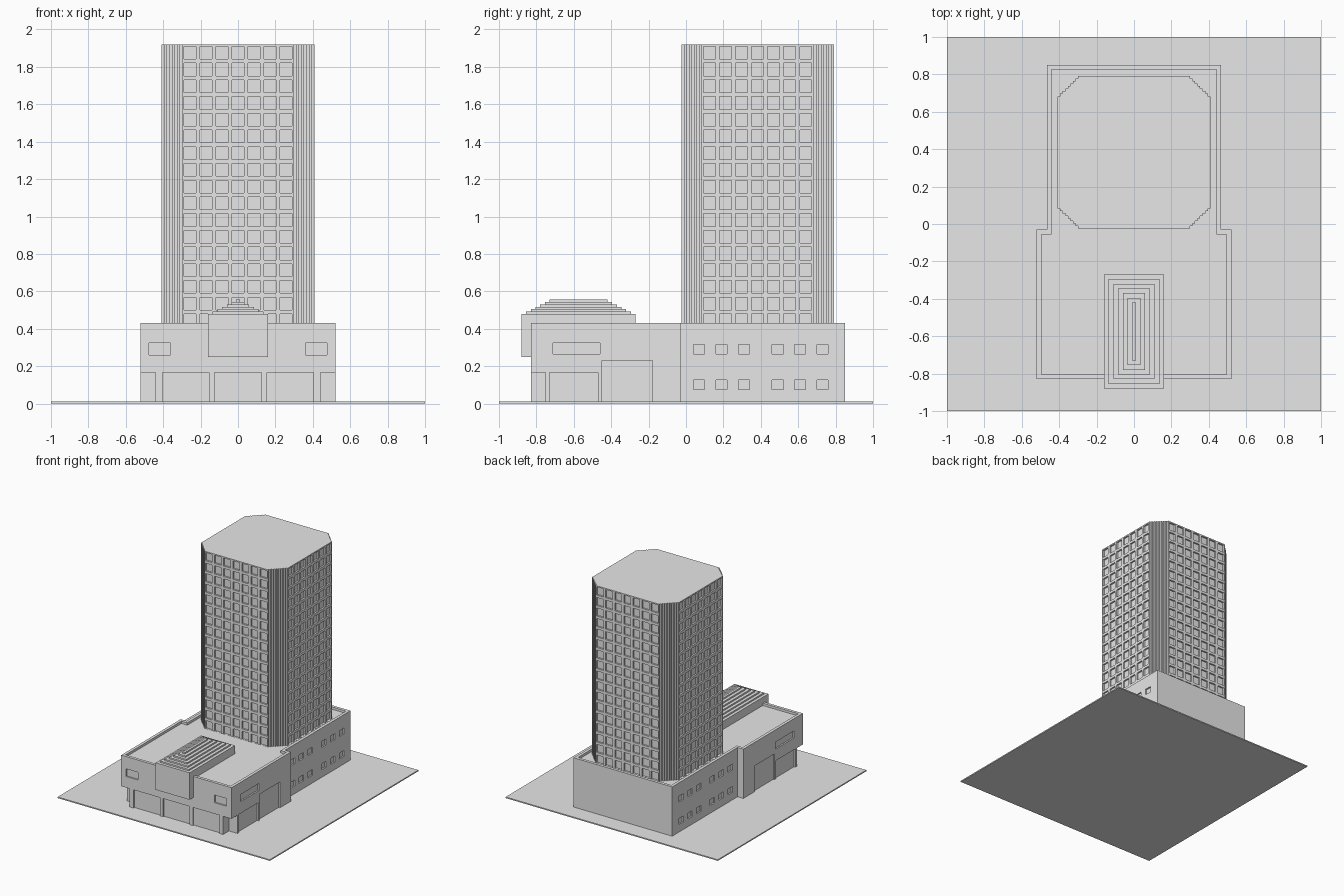
import bpy, bmesh
from mathutils import Vector

if "Cube" in bpy.data.objects:
    bpy.data.objects.remove(bpy.data.objects["Cube"], do_unlink=True)

grey = bpy.data.materials.new("light grey")
grey.use_nodes = True
grey.diffuse_color = (0.8, 0.8, 0.8, 1)
grey.node_tree.nodes["Principled BSDF"].inputs["Base Color"].default_value = (0.8, 0.8, 0.8, 1)


def finish(bm, name):
    mesh = bpy.data.meshes.new(name)
    bm.to_mesh(mesh)
    bm.free()
    mesh.materials.append(grey)
    obj = bpy.data.objects.new(name, mesh)
    bpy.context.collection.objects.link(obj)
    return obj


def prism(bm, outline, z0, z1):
    """Closed prism over a counter-clockwise outline."""
    low = [bm.verts.new((x, y, z0)) for x, y in outline]
    high = [bm.verts.new((x, y, z1)) for x, y in outline]
    bm.faces.new(low[::-1])
    bm.faces.new(high)
    n = len(outline)
    for i in range(n):
        j = (i + 1) % n
        bm.faces.new((low[i], low[j], high[j], high[i]))


def box(bm, x0, x1, y0, y1, z0, z1):
    prism(bm, [(x0, y0), (x1, y0), (x1, y1), (x0, y1)], z0, z1)


def mirrored_box(bm, x0, x1, *rest):
    box(bm, x0, x1, *rest)
    box(bm, -x1, -x0, *rest)


# Ground slab
bm = bmesh.new()
box(bm, -1, 1, -1, 1, 0, 0.01)
finish(bm, "ground_slab")

# Podium: wide front block joined to a narrower rear block
FRONT, BACK, STEP, WIDE, NARROW = -0.83, 0.85, -0.03, 0.52, 0.465


def podium_outline(inset):
    w, n = WIDE - inset, NARROW - inset
    f, s, b = FRONT + inset, STEP - inset, BACK - inset
    return [(-w, f), (w, f), (w, s), (n, s), (n, b), (-n, b), (-n, s), (-w, s)]


bm = bmesh.new()
prism(bm, podium_outline(0), 0.01, 0.43)
podium = finish(bm, "podium")

# Everything cut from the podium
bm = bmesh.new()
DEPTH = 0.012
prism(bm, podium_outline(0.025), 0.41, 0.5)                       # sunken roof
mirrored_box(bm, 0.44, 0.6, -0.9, -0.75, -0.05, 0.165)            # corner notches
for cx in (-0.28, 0, 0.28):                                       # front entrances
    box(bm, cx - 0.125, cx + 0.125, -0.9, FRONT + DEPTH, -0.05, 0.165)
mirrored_box(bm, 0.36, 0.475, -0.9, FRONT + DEPTH, 0.26, 0.325)   # front windows
side = WIDE - DEPTH
mirrored_box(bm, side, 0.6, -0.73, -0.47, -0.05, 0.165)           # low side doors
mirrored_box(bm, side, 0.6, -0.45, -0.18, -0.05, 0.23)            # tall side doors
mirrored_box(bm, side, 0.6, -0.71, -0.46, 0.265, 0.325)           # side windows
for y in (0.07, 0.19, 0.31, 0.49, 0.61, 0.73):                    # small rear windows
    for z in (0.1, 0.29):
        mirrored_box(bm, NARROW - DEPTH, 0.5, y - 0.03, y + 0.03, z - 0.025, z + 0.025)
cutter = finish(bm, "podium_cutter")
cutter.hide_render = True
cut = podium.modifiers.new("openings", "BOOLEAN")
cut.operation, cut.solver, cut.object = "DIFFERENCE", "EXACT", cutter
bpy.context.view_layer.objects.active = podium
bpy.ops.object.modifier_apply(modifier=cut.name)
bpy.data.objects.remove(cutter, do_unlink=True)

# Tower: square plan with finely stepped corners
HALF, FLAT, STEPS, CY = 0.408, 0.3, 8, 0.383
Z0, Z1, COLUMNS, ROWS = 0.4, 1.92, 7, 17
pitch = (HALF - FLAT) / STEPS
quarter = [Vector((FLAT, -HALF))]
for i in range(STEPS):
    quarter.append(Vector((FLAT + i * pitch, -HALF + (i + 1) * pitch)))
    quarter.append(Vector((FLAT + (i + 1) * pitch, -HALF + (i + 1) * pitch)))
outline = []
for turn in range(4):
    for p in quarter:
        x, y = p
        for _ in range(turn):
            x, y = -y, x
        outline.append((x, y + CY))

bm = bmesh.new()
bm.faces.new([bm.verts.new((x, y, Z1)) for x, y in outline])
bm.faces.new([bm.verts.new((x, y, Z0)) for x, y in reversed(outline)])
panes = []
for a, b in zip(outline, outline[1:] + outline[:1]):
    a, b = Vector((*a, 0)), Vector((*b, 0))
    broad = (b - a).length > FLAT
    cols, rows = (COLUMNS, ROWS) if broad else (1, 1)
    for c in range(cols):
        for r in range(rows):
            p, q = a.lerp(b, c / cols), a.lerp(b, (c + 1) / cols)
            lo = Vector((0, 0, Z0 + (Z1 - Z0) * r / rows))
            hi = Vector((0, 0, Z0 + (Z1 - Z0) * (r + 1) / rows))
            face = bm.faces.new([bm.verts.new(v) for v in (p + lo, q + lo, q + hi, p + hi)])
            if broad:
                panes.append(face)
bm.normal_update()
# Sunken window panes
bmesh.ops.inset_individual(bm, faces=panes, thickness=0.011, use_even_offset=True)
bm.normal_update()
for face in panes:
    ring = bmesh.ops.extrude_discrete_faces(bm, faces=[face])["faces"][0]
    bmesh.ops.translate(bm, verts=ring.verts, vec=-0.014 * ring.normal)
finish(bm, "tower")

# Entrance canopy block overhanging the front wall
bm = bmesh.new()
box(bm, -0.16, 0.16, -0.88, -0.27, 0.25, 0.48)
finish(bm, "entrance_block")

# Stepped hip roof on the canopy block
bm = bmesh.new()
RISE = 0.0125
for i in range(6):
    d = 0.025 * (i + 1)
    box(bm, d - 0.16, 0.16 - d, d - 0.88, -0.27 - d, 0.48 + i * RISE, 0.48 + (i + 1) * RISE)
finish(bm, "stepped_roof")
